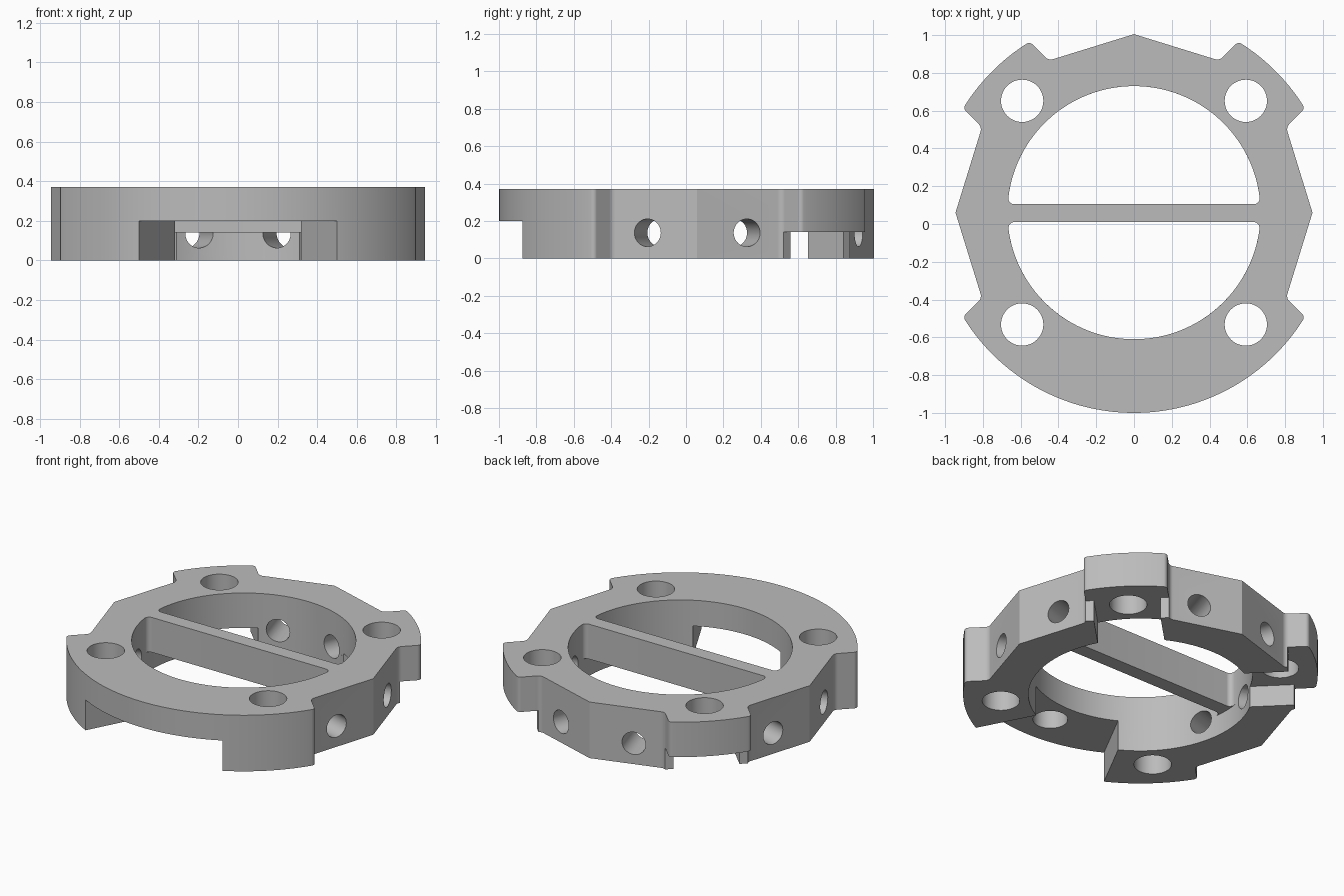
import bpy
from math import sin, cos, radians, sqrt, tan, pi
from mathutils import Vector, Matrix

cube = bpy.data.objects.get("Cube")
if cube:
    bpy.data.objects.remove(cube)

CY = 0.06            # the ring axis sits slightly behind the origin
TOP, STEP, RECESS = 0.37, 0.14, 0.20
R_OUT, R_IN = 1.06, 0.67

grey = bpy.data.materials.new("plain grey")
grey.use_nodes = True
grey.diffuse_color = (0.5, 0.5, 0.5, 1)
grey.node_tree.nodes["Principled BSDF"].inputs["Base Color"].default_value = (0.5, 0.5, 0.5, 1)


def arc(radius, start, end, n):
    return [Vector((radius * cos(radians(start + (end - start) * i / n)),
                    radius * sin(radians(start + (end - start) * i / n)))) for i in range(n + 1)]


def fillet(prev, p, nxt, r, n=6):
    """Replace corner p by a rounded corner of radius r."""
    u, v = (prev - p).normalized(), (nxt - p).normalized()
    half = u.angle(v) / 2
    a, b = p + u * r / tan(half), p + v * r / tan(half)
    centre = p + (u + v).normalized() * r / sin(half)
    pts = []
    for i in range(n + 1):
        d = a.lerp(b, i / n) - centre
        pts.append(centre + d.normalized() * r)
    return pts


def prism(name, pts, z0, z1):
    n = len(pts)
    verts = [(p[0], p[1] + CY, z) for z in (z0, z1) for p in pts]
    faces = [tuple(reversed(range(n))), tuple(range(n, 2 * n))]
    faces += [(i, (i + 1) % n, n + (i + 1) % n, n + i) for i in range(n)]
    mesh = bpy.data.meshes.new(name)
    mesh.from_pydata(verts, [], faces)
    mesh.materials.append(grey)
    obj = bpy.data.objects.new(name, mesh)
    bpy.context.collection.objects.link(obj)
    return obj


def cut(target, cutter):
    cutter.hide_render = True
    mod = target.modifiers.new("cut", 'BOOLEAN')
    mod.operation, mod.solver, mod.object = 'DIFFERENCE', 'EXACT', cutter
    bpy.context.view_layer.objects.active = target
    bpy.ops.object.modifier_apply(modifier=mod.name)
    bpy.data.objects.remove(cutter)


def diagonal(along, side, sx=1):
    """Point along the 45 degree diagonal, offset sideways."""
    return Vector((sx * (along + side) / sqrt(2), (along - side) / sqrt(2)))


# Outline of one eighth: flat face, rounded notch, rounded tip, arc
face_tip = Vector((0.945, 0))
notch, tip = diagonal(0.889, 0.25), diagonal(1.03, 0.25)
rim = arc(R_OUT, 33.5, 45, 6)
eighth = [face_tip] + fillet(face_tip, notch, tip, 0.04)
eighth += fillet(notch, tip, rim[0], 0.025) + rim


def swap(p):
    return Vector((p.y, p.x))


quarter = eighth + [swap(p) for p in reversed(eighth[:-1])]
upper = quarter + [Vector((-p.x, p.y)) for p in reversed(quarter[:-1])]
corner = [Vector((p.x, -p.y)) for p in reversed(eighth[1:-7])]
left_corner = [Vector((-p.x, p.y)) for p in reversed(corner)]
outline = upper + left_corner + arc(R_OUT, 213.5, 326.5, 72) + corner
ring = prism("slotted_ring", outline, 0, TOP)

# Bore: full circle under the bar, two rounded half moons above
cut(ring, prism("bore", arc(R_IN, 0, 357, 119), -0.1, STEP))
for sign, edge in ((1, 0.045), (-1, 0.05)):
    ang = 4
    curve = arc(R_IN, ang + 5, 180 - ang - 5, 80)
    x = sqrt(R_IN ** 2 - edge ** 2)
    a, b = Vector((x, edge)), Vector((-x, edge))
    moon = fillet(b, a, curve[0], 0.03) + curve + fillet(curve[-1], b, a, 0.03)
    moon = [Vector((p.x, sign * p.y)) for p in moon]
    if sign < 0:
        moon.reverse()
    cut(ring, prism("half_moon", moon, STEP - 0.02, TOP + 0.1))

# Front underside clearance, between the two front legs
s = 0.19 * sqrt(2)
front = [(1.3, s - 1.3), (0.45, s - 0.45), (-0.45, s - 0.45), (-1.3, s - 1.3), (0, -2)]
cut(ring, prism("front_clearance", front[::-1], -0.1, STEP))
recess = [(0.294, -0.54), (-0.294, -0.54), (-0.6, -1.127), (0.6, -1.127)]
cut(ring, prism("front_recess", recess, -0.1, RECESS))

# Rear corner pockets with a wider relief under each rim
for sx in (1, -1):
    pts = [(0.45, 0.2), (0.905, 0.2), (0.905, 0.32), (1.2, 0.32),
           (1.2, -0.32), (0.905, -0.32), (0.905, -0.2), (0.45, -0.2)]
    pocket = [diagonal(a, b, sx) for a, b in pts]
    if sx > 0:
        pocket.reverse()
    pocket.reverse()
    pocket_obj = prism("rear_pocket", pocket, -0.1, STEP)
    # keep the normals facing outward whichever side it is on
    area = sum(p.x * q.y - q.x * p.y for p, q in zip(pocket, pocket[1:] + pocket[:1]))
    if area < 0:
        pocket_obj.data.flip_normals()
    cut(ring, pocket_obj)

# Vertical bolt holes
holes = [(sx * 0.592, sy * 0.592, 0.112) for sx in (1, -1) for sy in (1, -1)]
holes.append((0, -0.838, 0.104))
for hx, hy, r in holes:
    pts = [p + Vector((hx, hy)) for p in arc(r, 0, 352.5, 47)]
    cut(ring, prism("bolt_hole", pts, -0.1, TOP + 0.1))

# Radial holes through the middle of every flat face
for ang in (17.1, -17.1, 72.9, 107.1, 162.9, 197.1):
    a = radians(ang)
    drill = prism("radial_hole", arc(0.074, 0, 350, 35), -0.2, 0.2)
    drill.data.transform(Matrix.Translation((0, -CY, 0)))
    drill.data.transform(Matrix.Rotation(pi / 2, 4, 'Y'))
    drill.data.transform(Matrix.Rotation(a, 4, 'Z'))
    drill.data.transform(Matrix.Translation((0.83 * cos(a), CY + 0.83 * sin(a), 0.137)))
    cut(ring, drill)

bpy.ops.object.select_all(action='DESELECT')
ring.select_set(True)
bpy.context.view_layer.objects.active = ring
bpy.ops.object.shade_smooth_by_angle(angle=radians(25))
